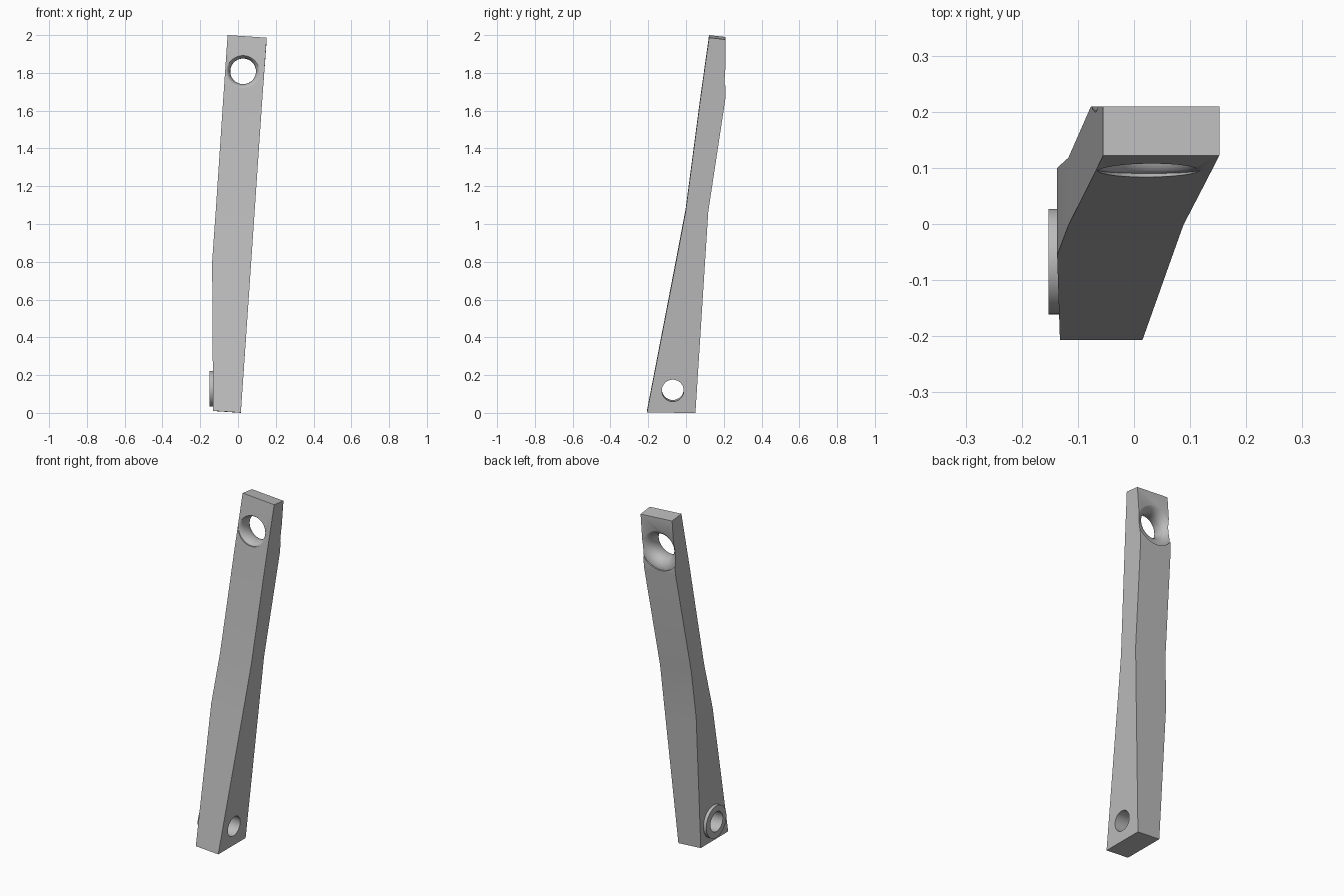
import bpy, bmesh, math
from mathutils import Matrix, Vector

if "Cube" in bpy.data.objects:
    bpy.data.objects.remove(bpy.data.objects["Cube"], do_unlink=True)

grey = bpy.data.materials.new("plain grey")
grey.use_nodes = True
grey.diffuse_color = (0.5, 0.5, 0.5, 1)
grey.node_tree.nodes["Principled BSDF"].inputs["Base Color"].default_value = (0.5, 0.5, 0.5, 1)


def finish(name, bm, smooth=False, matrix=None):
    if matrix:
        bm.transform(matrix)
    bmesh.ops.recalc_face_normals(bm, faces=bm.faces)
    for f in bm.faces:
        f.smooth = smooth and len(f.verts) == 4
    mesh = bpy.data.meshes.new(name)
    bm.to_mesh(mesh)
    bm.free()
    mesh.materials.append(grey)
    ob = bpy.data.objects.new(name, mesh)
    bpy.context.scene.collection.objects.link(ob)
    return ob


def lathe(name, profile, matrix, sides=64):
    """Closed solid from (radius, height) points turned about local z."""
    bm = bmesh.new()
    rings = [[bm.verts.new((r * math.cos(a), r * math.sin(a), h))
              for a in (i * math.tau / sides for i in range(sides))] for r, h in profile]
    for low, high in zip(rings, rings[1:]):
        for i in range(sides):
            j = (i + 1) % sides
            bm.faces.new((low[i], low[j], high[j], high[i]))
    bm.faces.new(rings[0])
    bm.faces.new(rings[-1])
    return finish(name, bm, True, matrix)


def axis_at(centre, direction):
    return Matrix.Translation(centre) @ Vector(direction).to_track_quat("Z", "Y").to_matrix().to_4x4()


# Bent bar: height, left edge, right edge, front, back, drop of the back edge
stations = [(0.011, -0.132, 0.015, -0.207, 0.05, 0.001),
            (0.80, -0.137, 0.069, -0.055, 0.10, 0),
            (1.08, -0.117, 0.088, -0.002, 0.118, 0),
            (1.68, -0.077, 0.129, 0.077, 0.209, 0),
            (2.00, -0.055, 0.152, 0.122, 0.209, 0.01)]
bm = bmesh.new()
loops = []
for z, xl, xr, yf, yb, drop in stations:
    corners = ((xl, yf), (xr, yf), (xr, yb), (xl, yb))
    loops.append([bm.verts.new((x, y, z - 0.066 * (x - xl) - (drop if y == yb else 0)))
                  for x, y in corners])
for low, high in zip(loops, loops[1:]):
    for i in range(4):
        j = (i + 1) % 4
        bm.faces.new((low[i], low[j], high[j], high[i]))
bm.faces.new(loops[0])
bm.faces.new(loops[-1])
arm = finish("arm", bm)

# Round boss on the lower right side
boss = lathe("pivot_boss", [(0.094, 0), (0.094, 0.03)],
             axis_at((-0.122, -0.067, 0.127), (-1, 0, 0)))

# Cutters: the lower bore, and the upper hole flared at both ends
bore = lathe("bore_cutter", [(0.058, -0.3), (0.058, 0.3)],
             axis_at((-0.06, -0.07, 0.122), (1, 0, -0.05)))
steps = [i * math.pi / 20 for i in range(11)]
front = [(0.068 + 0.024 * (1 - math.cos(t)), -0.004 - 0.05 * math.sin(t)) for t in reversed(steps)]
back = [(0.068 + 0.06 * (1 - math.cos(t)), 0.059 * math.sin(t)) for t in steps]
profile = [(front[0][0], -0.12)] + front + back + [(back[-1][0], 0.12)]
flare = lathe("flared_hole_cutter", profile, axis_at((0.027, 0.15, 1.808), (0, 1, -0.066)))


def cut(ob, cutters):
    for c in cutters:
        mod = ob.modifiers.new(c.name, "BOOLEAN")
        mod.operation = "DIFFERENCE"
        mod.solver = "EXACT"
        mod.object = c
    bpy.context.view_layer.update()
    cut_mesh = bpy.data.meshes.new_from_object(ob.evaluated_get(bpy.context.evaluated_depsgraph_get()))
    ob.modifiers.clear()
    ob.data = cut_mesh
    cut_mesh.set_sharp_from_angle(angle=math.radians(35))


cut(arm, [bore, flare])
cut(boss, [bore])
for c in (bore, flare):
    bpy.data.objects.remove(c, do_unlink=True)
